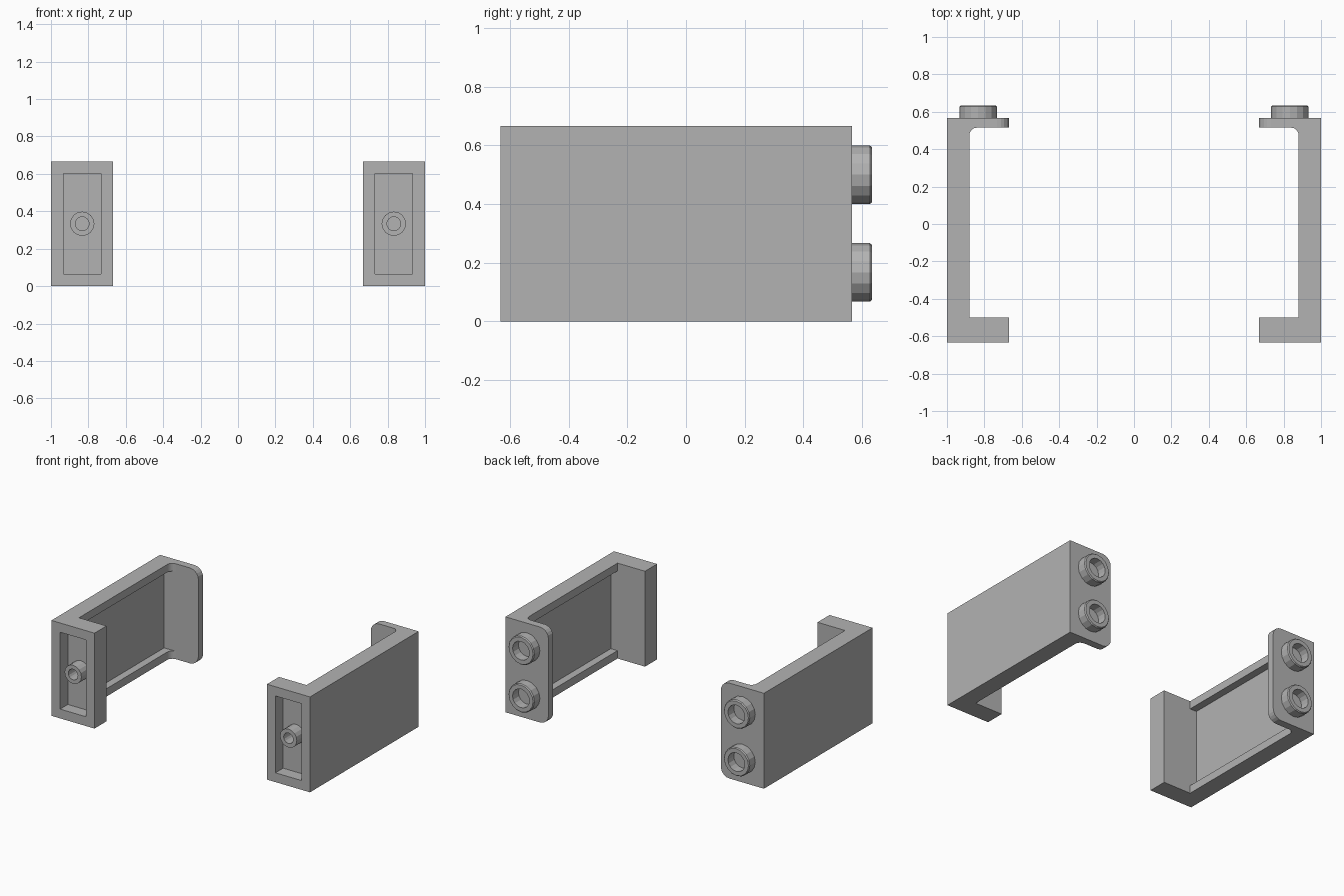
import bpy, bmesh, math
from mathutils import Matrix

if "Cube" in bpy.data.objects:
    bpy.data.objects.remove(bpy.data.objects["Cube"], do_unlink=True)

HEIGHT, MID_X = 0.667, 0.833
FRONT, BACK = -0.633, 0.567      # ends of the bracket body
INNER = 0.88                     # inner side of the upright wall
BLOCK_Y, PLATE_Y = -0.5, 0.515   # inward faces of block and plate

grey = bpy.data.materials.new("light grey")
grey.use_nodes = True
colour = (0.45, 0.45, 0.45, 1)
grey.diffuse_color = colour
grey.node_tree.nodes["Principled BSDF"].inputs["Base Color"].default_value = colour


def make_object(name, bm):
    bmesh.ops.recalc_face_normals(bm, faces=bm.faces)
    mesh = bpy.data.meshes.new(name)
    bm.to_mesh(mesh)
    bm.free()
    mesh.materials.append(grey)
    obj = bpy.data.objects.new(name, mesh)
    bpy.context.collection.objects.link(obj)
    return obj


def mirror(obj):
    obj.modifiers.new("Mirror", "MIRROR").use_axis[0] = True


def box(name, x, y, z):
    bm = bmesh.new()
    bmesh.ops.create_cube(bm, size=1)
    for v in bm.verts:
        v.co = [r[0] if c < 0 else r[1] for c, r in zip(v.co, (x, y, z))]
    return make_object(name, bm)


def lathe(name, profile, y, z, sides):
    """Spin (radius, offset) points about an axis along y."""
    bm = bmesh.new()
    verts = [bm.verts.new((r, t, 0)) for r, t in profile]
    edges = [bm.edges.new(pair) for pair in zip(verts, verts[1:])]
    bmesh.ops.spin(bm, geom=verts + edges, cent=(0, 0, 0), axis=(0, 1, 0),
                   angle=math.tau, steps=sides)
    bmesh.ops.remove_doubles(bm, verts=bm.verts, dist=0.0001)
    bmesh.ops.transform(bm, matrix=Matrix.Translation((MID_X, y, z)), verts=bm.verts)
    obj = make_object(name, bm)
    mirror(obj)
    return obj


# C-shaped bracket outline, extruded upwards
bm = bmesh.new()
tip = 0.667
outline = [(1, FRONT), (1, BACK), (tip, BACK), (tip, PLATE_Y),
           (INNER, PLATE_Y), (INNER, BLOCK_Y), (tip, BLOCK_Y), (tip, FRONT)]
base = bm.faces.new([bm.verts.new((x, y, 0)) for x, y in outline])
top = bmesh.ops.extrude_face_region(bm, geom=[base])["geom"]
bmesh.ops.translate(bm, vec=(0, 0, HEIGHT),
                    verts=[g for g in top if isinstance(g, bmesh.types.BMVert)])


def round_edges(test, radius):
    edges = [e for e in bm.edges if all(test(v.co) for v in e.verts)]
    bmesh.ops.bevel(bm, geom=edges, offset=radius, segments=5,
                    profile=0.5, affect="EDGES")


# Fillet between wall and plate
round_edges(lambda c: abs(c.x - INNER) < 0.001 and c.y > 0, 0.04)
# Rounded free corners of the rear plate: only the edges running along y
corners = [e for e in bm.edges
           if all(abs(v.co.x - tip) < 0.001 and v.co.y > 0 for v in e.verts)
           and abs(e.verts[0].co.z - e.verts[1].co.z) < 0.001]
bmesh.ops.bevel(bm, geom=corners, offset=0.065, segments=5, profile=0.5, affect="EDGES")
bracket = make_object("side_bracket", bm)

# Cut the front pocket and the inner wall recess
cutters = [box("pocket_cutter", (0.733, 0.933), (FRONT - 0.1, FRONT + 0.085), (0.065, 0.602)),
           box("recess_cutter", (0.8, 0.932), (BLOCK_Y, PLATE_Y), (0.055, HEIGHT - 0.055))]
for cutter in cutters:
    cutter.hide_render = True
    cut = bracket.modifiers.new("Cut", "BOOLEAN")
    cut.object, cut.operation, cut.solver = cutter, "DIFFERENCE", "EXACT"
mirror(bracket)
graph = bpy.context.evaluated_depsgraph_get()
bracket_mesh = bpy.data.meshes.new_from_object(bracket.evaluated_get(graph))
bracket.modifiers.clear()
bracket.data = bracket_mesh
for cutter in cutters:
    bpy.data.objects.remove(cutter, do_unlink=True)

# Hollow studs on the rear plate
stud = [(0.1, 0), (0.1, 0.06), (0.094, 0.067), (0.065, 0.067), (0.065, 0.002), (0, 0.002)]
for label, z in (("lower", 0.167), ("upper", 0.5)):
    lathe(label + "_studs", stud, BACK, z, 16)

# Small tube standing in the front pocket
tube = [(0.065, 0.085), (0.065, 0), (0.037, 0), (0.037, 0.084), (0, 0.084)]
lathe("pocket_tubes", tube, FRONT, HEIGHT / 2, 16)
